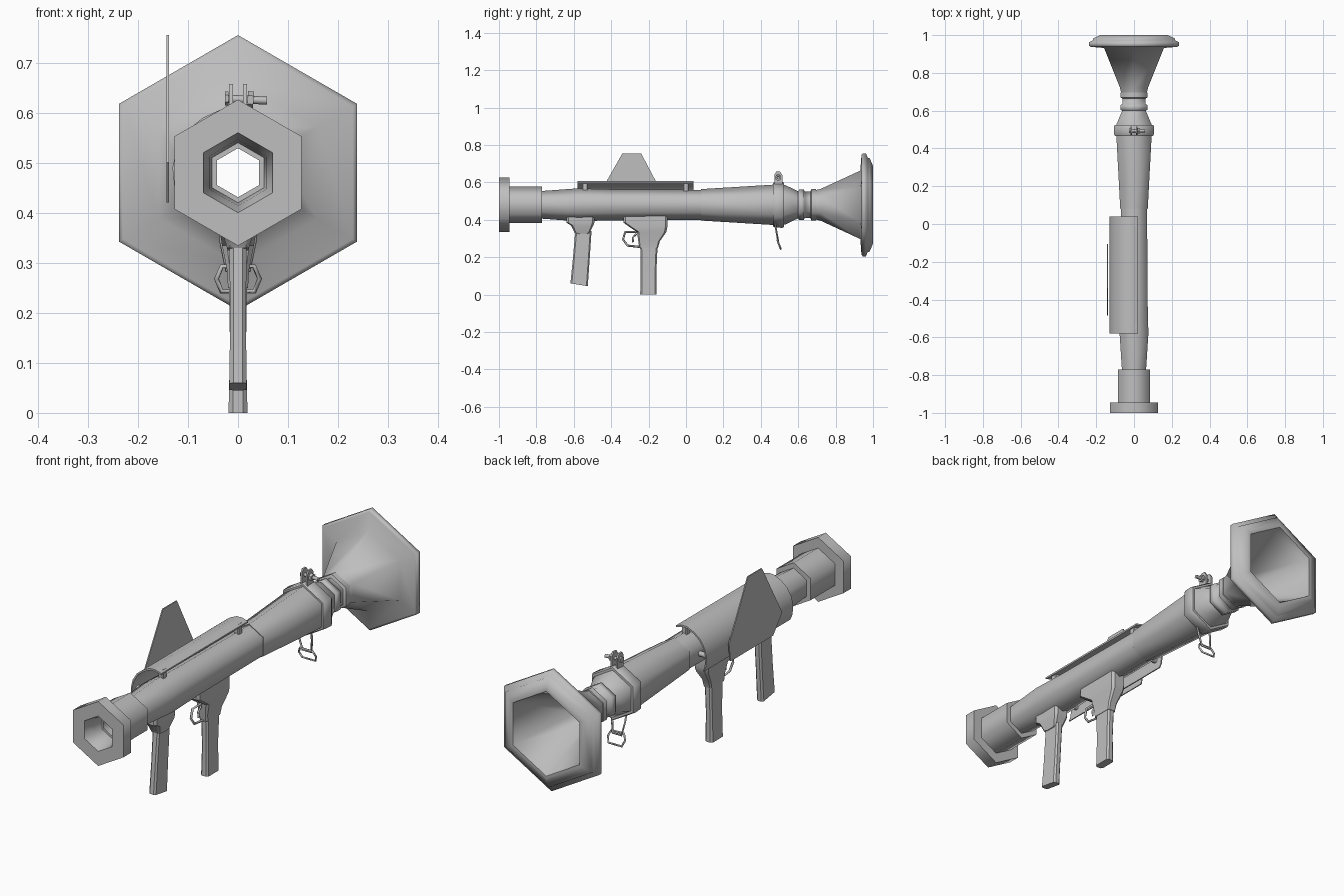
import bpy, bmesh, math
from mathutils import Vector

if "Cube" in bpy.data.objects:
    bpy.data.objects.remove(bpy.data.objects["Cube"])

GREY = (0.52, 0.52, 0.52, 1)
mat = bpy.data.materials.new("plain grey")
mat.diffuse_color = GREY
mat.use_nodes = True
mat.node_tree.nodes["Principled BSDF"].inputs["Base Color"].default_value = GREY
CZ = 0.48  # height of the tube axis


def finish(name, bm, angle=35):
    bmesh.ops.recalc_face_normals(bm, faces=bm.faces[:])
    me = bpy.data.meshes.new(name)
    bm.to_mesh(me)
    bm.free()
    ob = bpy.data.objects.new(name, me)
    bpy.context.collection.objects.link(ob)
    me.materials.append(mat)
    bpy.ops.object.select_all(action='DESELECT')
    ob.select_set(True)
    bpy.context.view_layer.objects.active = ob
    bpy.ops.object.shade_smooth_by_angle(angle=math.radians(angle))
    return ob


def skin(bm, rings, wrap=False, caps=True):
    """Bridge equal closed rings of points."""
    rows = [[bm.verts.new(p) for p in r] for r in rings]
    n = len(rows[0])
    pairs = list(zip(rows, rows[1:])) + ([(rows[-1], rows[0])] if wrap else [])
    for a, b in pairs:
        for i in range(n):
            j = (i + 1) % n
            bm.faces.new((a[i], a[j], b[j], b[i]))
    if caps and not wrap:
        bm.faces.new(rows[0])
        bm.faces.new(rows[-1])


def hex_lathe(name, profile):
    """Six-sided turned part about the y axis; profile is a closed loop of (y, radius)."""
    bm = bmesh.new()
    angs = [math.radians(60 * k) for k in range(6)]
    skin(bm, [[(r * math.sin(a), y, CZ + r * math.cos(a)) for a in angs]
              for y, r in profile], wrap=True)
    return finish(name, bm, 65)


def block(name, sections, chamfer=0.3):
    """Chamfered column from sections (front y, back y, front z, back z, half width)."""
    bm = bmesh.new()
    rings = []
    for y0, y1, z0, z1, w in sections:
        c = w * chamfer
        pts = [(-w + c, y0), (w - c, y0), (w, y0 + c), (w, y1 - c),
               (w - c, y1), (-w + c, y1), (-w, y1 - c), (-w, y0 + c)]
        rings.append([(x, y, z0 + (z1 - z0) * (y - y0) / (y1 - y0)) for x, y in pts])
    skin(bm, rings)
    return finish(name, bm)


def plate(name, outline, x, thick):
    """Flat plate in the y-z plane."""
    bm = bmesh.new()
    skin(bm, [[(x + s * thick / 2, y, z) for y, z in outline] for s in (-1, 1)])
    return finish(name, bm)


def rod(name, a, b, r, sides=8):
    bm = bmesh.new()
    a, b = Vector(a), Vector(b)
    d = b - a
    bmesh.ops.create_cone(bm, cap_ends=True, segments=sides, radius1=r, radius2=r, depth=d.length)
    bm.transform(d.to_track_quat('Z', 'Y').to_matrix().to_4x4())
    bmesh.ops.translate(bm, verts=bm.verts[:], vec=(a + b) / 2)
    return finish(name, bm, 50)


def wire(name, points, r, closed=False):
    cu = bpy.data.curves.new(name, 'CURVE')
    cu.dimensions = '3D'
    cu.bevel_depth = r
    cu.bevel_resolution = 0
    cu.use_fill_caps = True
    sp = cu.splines.new('POLY')
    sp.points.add(len(points) - 1)
    for p, co in zip(sp.points, points):
        p.co = (*co, 1)
    sp.use_cyclic_u = closed
    cu.materials.append(mat)
    ob = bpy.data.objects.new(name, cu)
    bpy.context.collection.objects.link(ob)
    return ob


# Muzzle collar
hex_lathe("muzzle_collar", [
    (-1, 0.146), (-0.945, 0.146), (-0.945, 0.098), (-0.77, 0.098), (-0.77, 0.06),
    (-0.90, 0.06), (-0.95, 0.066), (-1, 0.08)])
# Main barrel, bore and rear tube
hex_lathe("barrel", [
    (-0.90, 0.07), (-0.77, 0.074), (-0.58, 0.088), (-0.40, 0.083), (0.08, 0.08),
    (0.08, 0.049), (-0.90, 0.049)])
hex_lathe("rear_tube", [
    (0.08, 0.084), (0.47, 0.108), (0.53, 0.106), (0.60, 0.072), (0.605, 0.082),
    (0.63, 0.082), (0.635, 0.07), (0.665, 0.07), (0.67, 0.084), (0.695, 0.084),
    (0.70, 0.06), (0.08, 0.049)])
# Flared exhaust bell with its rim
hex_lathe("exhaust_bell", [
    (0.69, 0.078), (0.72, 0.085), (0.932, 0.183), (0.938, 0.265), (0.944, 0.275),
    (0.962, 0.275), (0.972, 0.252), (0.982, 0.25), (0.998, 0.212), (1.0, 0.205),
    (1.0, 0.192), (0.975, 0.184), (0.72, 0.06), (0.69, 0.055)])

# Clamp around the rear tube, with lugs and bolt on top
hex_lathe("clamp_band", [
    (0.465, 0.116), (0.475, 0.121), (0.515, 0.123), (0.525, 0.118), (0.525, 0.098), (0.465, 0.098)])
for side, nm in ((1, "left"), (-1, "right")):
    lug = [(0.472, 0.585), (0.515, 0.585), (0.515, 0.64), (0.503, 0.657), (0.482, 0.657), (0.472, 0.64)]
    plate(nm + "_clamp_lug", lug, side * 0.014, 0.008)
rod("clamp_bolt", (-0.024, 0.493, 0.628), (0.058, 0.493, 0.624), 0.008)
rod("clamp_nut", (0.019, 0.493, 0.626), (0.031, 0.493, 0.625), 0.017, 6)
rod("clamp_bolt_head", (-0.026, 0.493, 0.628), (-0.019, 0.493, 0.628), 0.014, 6)

# Sling hanger and ring under the clamp
wire("sling_hanger", [(-0.035, 0.475, 0.385), (-0.033, 0.482, 0.345), (-0.022, 0.493, 0.285),
                      (0.022, 0.493, 0.285), (0.033, 0.482, 0.345), (0.035, 0.475, 0.385)], 0.005)
wire("sling_ring", [(-0.032, 0.488, 0.293), (0.032, 0.488, 0.293), (0.043, 0.497, 0.268),
                    (0.033, 0.507, 0.243), (-0.033, 0.507, 0.243), (-0.043, 0.497, 0.268)], 0.005, True)

# Curved cheek guard wrapped over the upper right side
arc = [(0.022, 0.598), (-0.008, 0.607), (-0.035, 0.606), (-0.070, 0.590), (-0.100, 0.566),
       (-0.122, 0.530), (-0.131, 0.490), (-0.127, 0.450), (-0.117, 0.425)]
inner = [(x + 0.006 * (0.0 - x) / 0.13, z - 0.008 * (z - 0.42) / 0.19) for x, z in arc]
ring = arc + inner[::-1]
bm = bmesh.new()
skin(bm, [[(x, y, z) for x, z in ring] for y in (-0.58, 0.04)])
finish("cheek_guard", bm)
for y, nm in ((-0.54, "front"), (0.0, "rear")):
    block(nm + "_guard_spacer", [(y - 0.015, y + 0.015, 0.54, 0.54, 0.012),
                                 (y - 0.015, y + 0.015, 0.602, 0.602, 0.012)])
    rod(nm + "_guard_pin", (-0.06, y, 0.48), (-0.129, y, 0.48), 0.012)

# Upright sight plate on the guard
plate("sight_plate", [(-0.34, 0.755), (-0.24, 0.755), (-0.105, 0.50), (-0.115, 0.42),
                      (-0.42, 0.42), (-0.485, 0.50)], -0.14, 0.005)

# Front grip
block("front_grip_mount", [(-0.575, -0.525, 0.325, 0.325, 0.021), (-0.595, -0.515, 0.33, 0.33, 0.022),
                           (-0.615, -0.495, 0.37, 0.37, 0.034), (-0.64, -0.49, 0.385, 0.385, 0.036),
                           (-0.64, -0.49, 0.425, 0.425, 0.036)])
block("front_grip", [(-0.618, -0.525, 0.060, 0.045, 0.017), (-0.605, -0.515, 0.19, 0.19, 0.016),
                     (-0.592, -0.505, 0.34, 0.34, 0.017)], 0.45)

# Rear grip and trigger group
block("trigger_housing", [(-0.25, -0.15, 0.25, 0.25, 0.02), (-0.255, -0.14, 0.285, 0.285, 0.022),
                          (-0.262, -0.105, 0.335, 0.335, 0.032), (-0.30, -0.10, 0.36, 0.36, 0.036),
                          (-0.335, -0.10, 0.385, 0.385, 0.036), (-0.335, -0.10, 0.425, 0.425, 0.036)])
block("rear_grip", [(-0.245, -0.158, 0.0, 0.0, 0.019), (-0.242, -0.158, 0.13, 0.13, 0.016),
                    (-0.245, -0.152, 0.26, 0.26, 0.018)], 0.45)
wire("trigger_guard", [(0, -0.262, 0.335), (0, -0.325, 0.335), (0, -0.337, 0.295),
                       (0, -0.312, 0.262), (0, -0.245, 0.255)], 0.006)
wire("trigger", [(0, -0.265, 0.325), (0, -0.285, 0.305), (0, -0.283, 0.28)], 0.005)
